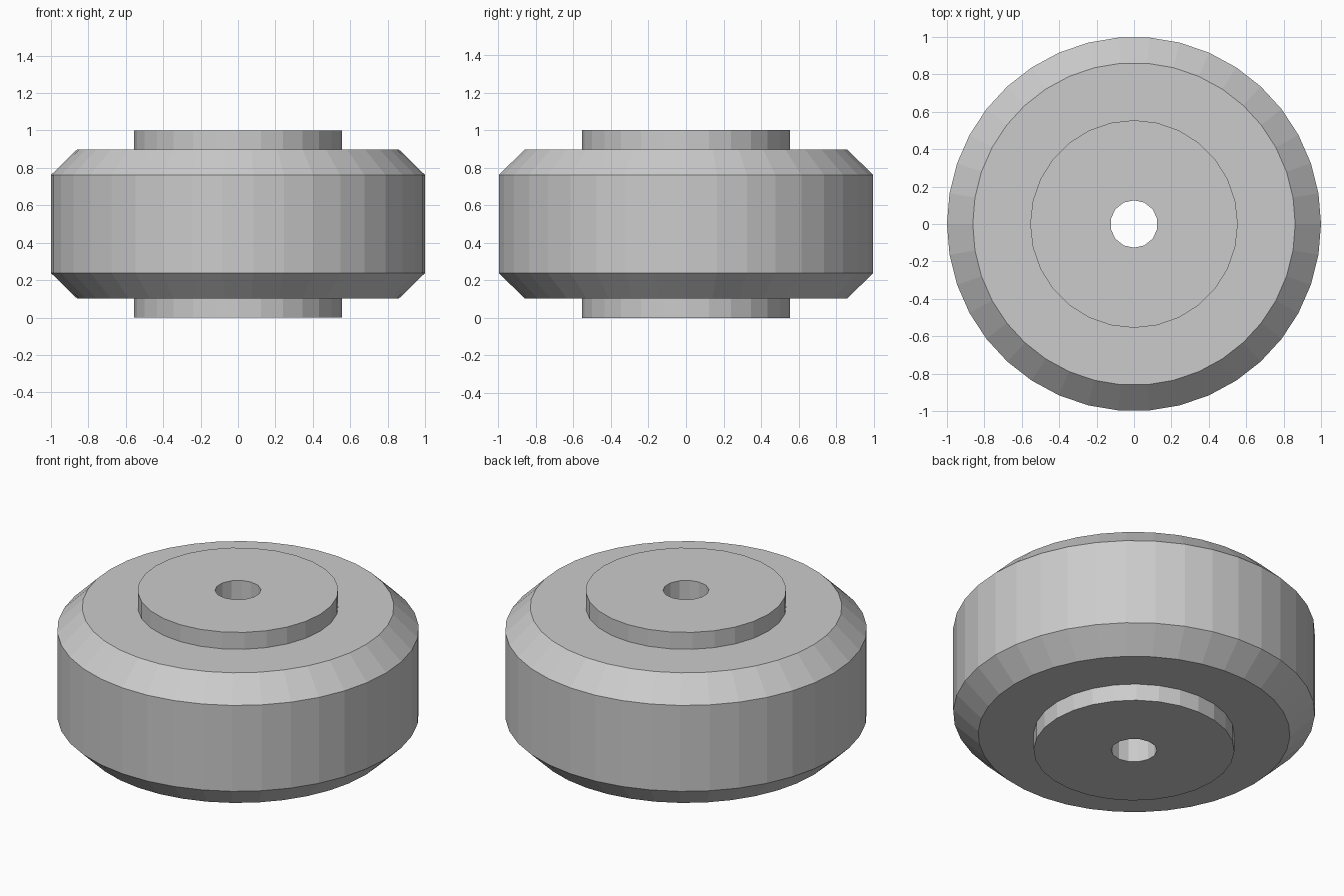
import bpy, bmesh
from math import sin, cos, pi

if "Cube" in bpy.data.objects:
    bpy.data.objects.remove(bpy.data.objects["Cube"])


def lathe(name, profile, sides, start=0.0):
    """Closed solid of revolution from (radius, z) points, bottom to top."""
    bm = bmesh.new()
    rings = [[bm.verts.new((r * cos(start + 2 * pi * i / sides),
                            r * sin(start + 2 * pi * i / sides), z))
              for i in range(sides)] for r, z in profile]
    for low, high in zip(rings, rings[1:]):
        for i in range(sides):
            j = (i + 1) % sides
            bm.faces.new((low[i], low[j], high[j], high[i]))
    bm.faces.new(rings[0][::-1])
    bm.faces.new(rings[-1])
    mesh = bpy.data.meshes.new(name)
    bm.to_mesh(mesh)
    bm.free()
    obj = bpy.data.objects.new(name, mesh)
    bpy.context.collection.objects.link(obj)
    return obj


def combine(target, other, operation):
    """Boolean the other solid into the target, then discard it."""
    other.hide_render = True
    mod = target.modifiers.new(operation.lower(), 'BOOLEAN')
    mod.operation = operation
    mod.solver = 'EXACT'
    mod.object = other
    bpy.context.view_layer.objects.active = target
    bpy.ops.object.modifier_apply(modifier=mod.name)
    bpy.data.objects.remove(other)


# Wide roller with chamfered rims
roller = lathe("roller", [(0.862, 0.103), (1.0, 0.238), (1.0, 0.762), (0.862, 0.897)], 38)

# Raised hub on both faces
hub = lathe("hub", [(0.555, 0.0), (0.555, 1.0)], 28)
combine(roller, hub, 'UNION')

# Axle bore through the middle
bore = lathe("bore_cutter", [(0.127, -0.2), (0.127, 1.2)], 14, pi / 2)
combine(roller, bore, 'DIFFERENCE')
